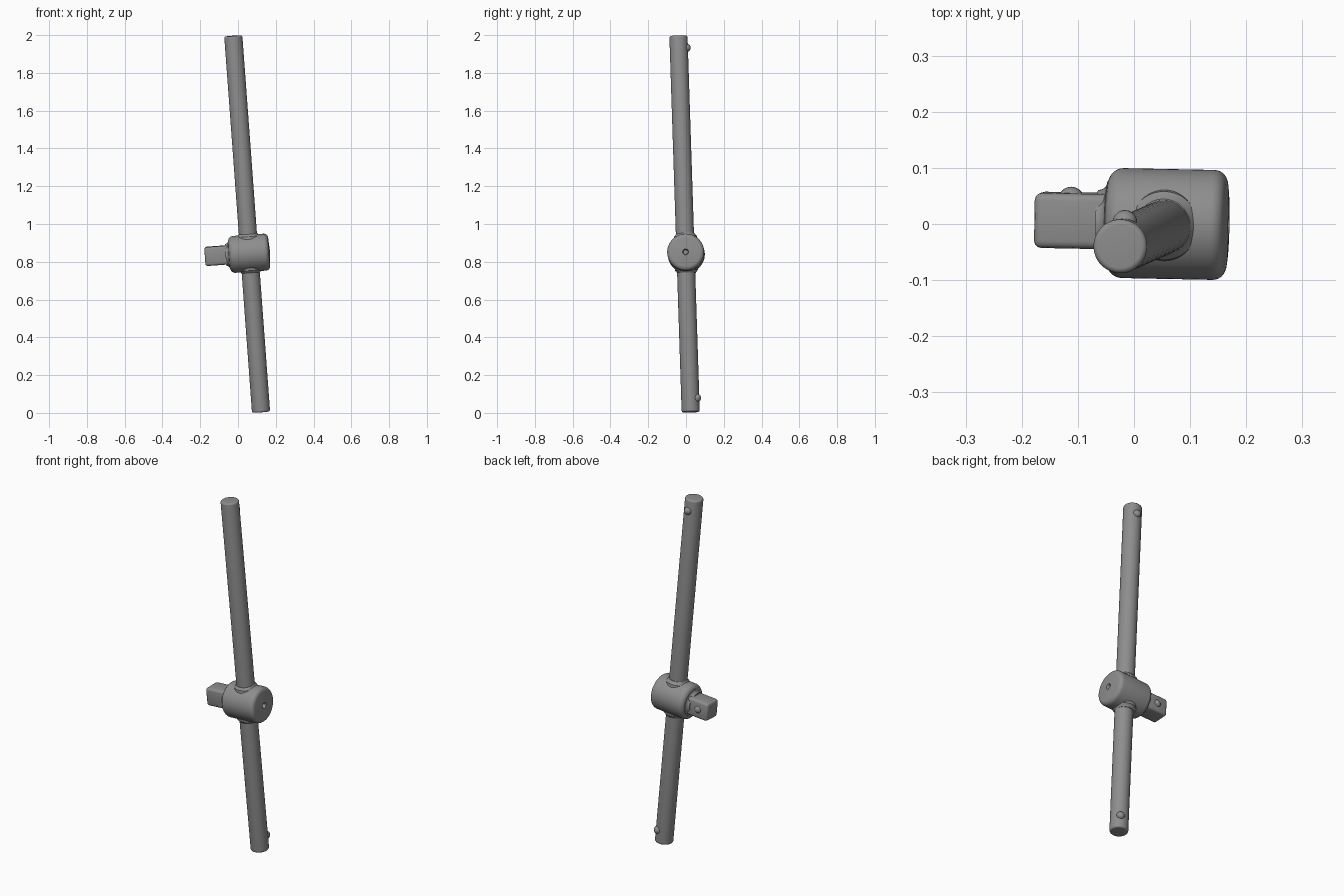
import bpy, bmesh
from math import cos, sin, pi, radians
from mathutils import Vector, Matrix

cube = bpy.data.objects.get("Cube")
if cube:
    bpy.data.objects.remove(cube, do_unlink=True)

steel = bpy.data.materials.new("grey_steel")
steel.use_nodes = True
steel.diffuse_color = (0.27, 0.27, 0.27, 1)
steel.node_tree.nodes["Principled BSDF"].inputs["Base Color"].default_value = (0.27, 0.27, 0.27, 1)

# Tilted frame: the bar runs along W, the head along U
bottom, top = Vector((0.122, 0.025, 0.004)), Vector((-0.025, -0.04, 1.996))
W = (top - bottom).normalized()
U = Vector((1, -0.02, 0.074))
U = (U - W * U.dot(W)).normalized()
V = W.cross(U)
head_centre = Vector((0.06, 0, 0.845))


def frame(origin, x, y, z):
    m = Matrix((x, y, z)).transposed().to_4x4()
    m.translation = origin
    return m


def finish(bm, name, matrix):
    bmesh.ops.recalc_face_normals(bm, faces=bm.faces)
    bm.transform(matrix)
    mesh = bpy.data.meshes.new(name)
    bm.to_mesh(mesh)
    bm.free()
    mesh.materials.append(steel)
    obj = bpy.data.objects.new(name, mesh)
    bpy.context.collection.objects.link(obj)
    bpy.ops.object.select_all(action='DESELECT')
    obj.select_set(True)
    bpy.context.view_layer.objects.active = obj
    bpy.ops.object.shade_smooth_by_angle(angle=radians(35))
    return obj


def lathe(name, profile, matrix, sides=48):
    """Spin (radius, height) points round local z and cap both ends."""
    bm = bmesh.new()
    rings = [[bm.verts.new((r * cos(2 * pi * i / sides), r * sin(2 * pi * i / sides), h))
              for i in range(sides)] for r, h in profile]
    for a, b in zip(rings, rings[1:]):
        for i in range(sides):
            j = (i + 1) % sides
            bm.faces.new((a[i], a[j], b[j], b[i]))
    bm.faces.new(rings[0])
    bm.faces.new(rings[-1])
    return finish(bm, name, matrix)


def arc(r, h, radius, start, end, steps=6):
    """Quarter-round profile points about (r, h), angles in degrees."""
    angles = [radians(start + (end - start) * k / steps) for k in range(steps + 1)]
    return [(r + radius * cos(a), h + radius * sin(a)) for a in angles]


def ball(name, centre, radius):
    bm = bmesh.new()
    bmesh.ops.create_uvsphere(bm, u_segments=20, v_segments=12, radius=radius)
    return finish(bm, name, Matrix.Translation(centre))


# Sliding bar with softened ends
length, R = (top - bottom).length, 0.048
lathe("sliding_bar",
      arc(R - 0.01, 0.01, 0.01, -90, 0) + arc(R - 0.01, length - 0.01, 0.01, 0, 90),
      frame(bottom, U, V, W))

# Stop pins near both bar ends
for name, height, side in (("lower_stop", 0.075, (0.5, 0.85, 0)),
                           ("upper_stop", 1.935, (0.1, 1, 0))):
    on_axis = bottom + W * height
    ball(name, on_axis + Vector(side).normalized() * 0.041, 0.022)

# Rounded head, with a neck fillet on one end and a pin hole in the other
head = ([(0.055, -0.125)] + arc(0.075, -0.125, 0.017, 180, 90, 4)
        + arc(0.071, -0.080, 0.027, -80, 0) + arc(0.075, 0.082, 0.023, 0, 90)
        + [(0.016, 0.109), (0.013, 0.105), (0.012, 0.08)])
lathe("head", head, frame(head_centre, V, W, U), 64)

# Fillet collars where the bar enters the head
for name, s in (("upper_collar", 1), ("lower_collar", -1)):
    lathe(name, [(0.064, 0.07), (0.061, 0.09), (0.054, 0.097), (0.048, 0.106)],
          frame(head_centre, U, V * s, W * s))

# Square drive with bevelled edges
bm = bmesh.new()
bmesh.ops.create_cube(bm, size=1)
bm.transform(Matrix.Diagonal((0.155, 0.098, 0.1, 1)))
bmesh.ops.bevel(bm, geom=bm.edges[:], offset=0.013, segments=3, profile=0.5, affect='EDGES')
drive_centre = head_centre - U * 0.158 + V * 0.003
finish(bm, "square_drive", frame(drive_centre, U, V, W))

# Detent ball on the back face of the drive
ball("detent_ball", drive_centre - U * 0.015 + V * 0.037, 0.023)
